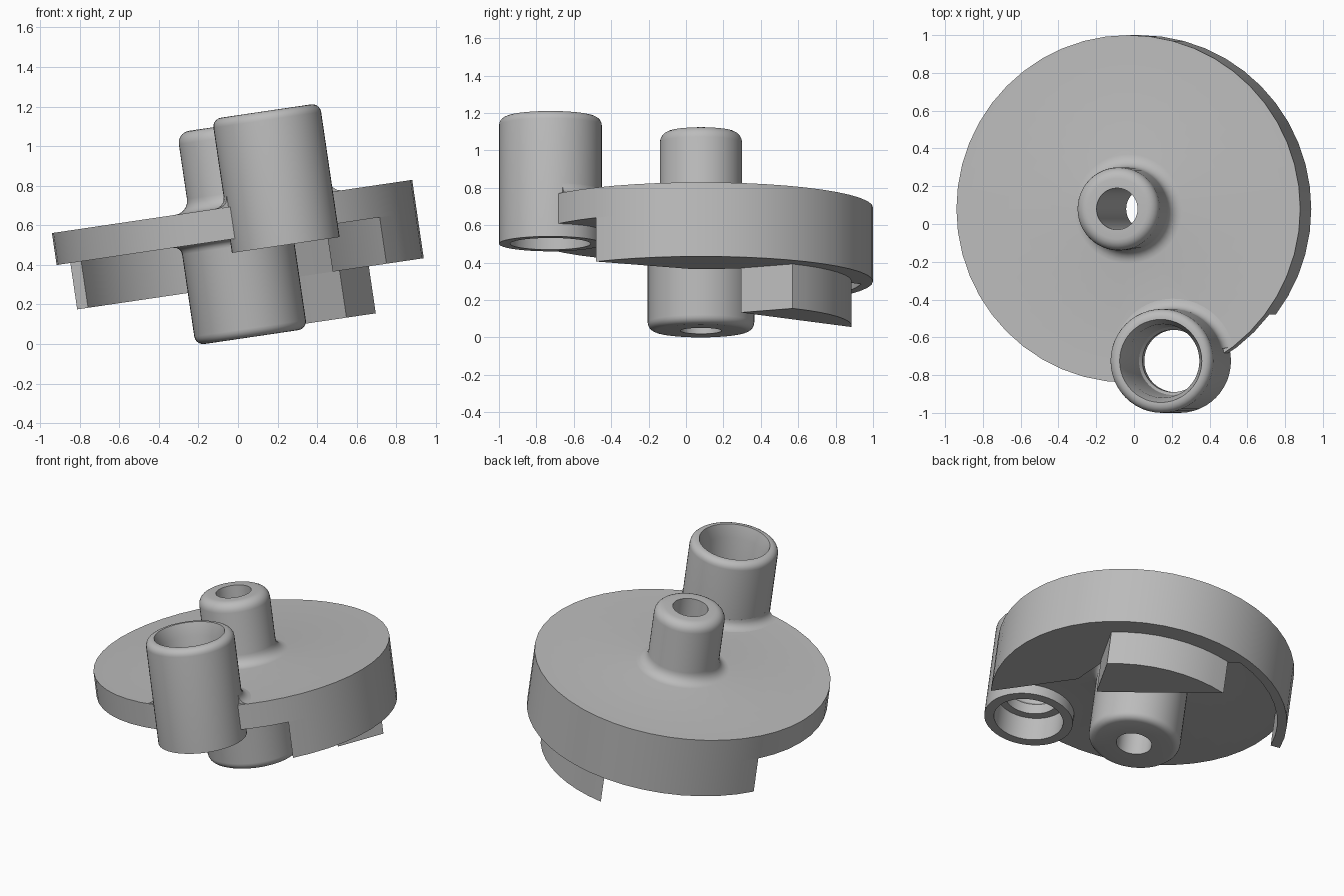
import bpy, bmesh
from math import sin, cos, radians, pi, atan2
from mathutils import Matrix, Vector

cube = bpy.data.objects.get("Cube")
if cube:
    bpy.data.objects.remove(cube, do_unlink=True)

# Single grey material
grey = bpy.data.materials.new("plain grey")
grey.use_nodes = True
COLOUR = (0.5, 0.5, 0.5, 1)
grey.diffuse_color = COLOUR
grey.node_tree.nodes["Principled BSDF"].inputs["Base Color"].default_value = COLOUR

# The whole part leans to one side around the top centre of the disc
TILT = Matrix.Translation((-0.03, 0.08, 0.695)) @ Matrix.Rotation(radians(-8.4), 4, "Y")
DISC_R, STEPS = 0.92, 48
PLATE, SKIRT, BLOCK = -0.163, -0.4, -0.64
PIN = Vector((0.24, -0.805, 0))


def finish(name, bm):
    bmesh.ops.remove_doubles(bm, verts=bm.verts, dist=1e-4)
    bmesh.ops.recalc_face_normals(bm, faces=bm.faces)
    bm.transform(TILT)
    mesh = bpy.data.meshes.new(name)
    bm.to_mesh(mesh)
    bm.free()
    mesh.materials.append(grey)
    obj = bpy.data.objects.new(name, mesh)
    bpy.context.collection.objects.link(obj)
    return obj


def arc(cx, cy, r, a0, a1, n=5):
    angles = [radians(a0 + (a1 - a0) * i / n) for i in range(n + 1)]
    return [(cx + r * cos(a), cy + r * sin(a)) for a in angles]


def lathe(name, profile, centre=Vector(), start=0.0, sweep=2 * pi, steps=STEPS):
    """Spin a closed (radius, height) outline about an upright axis."""
    bm = bmesh.new()
    face = bm.faces.new([bm.verts.new((r, 0, z)) for r, z in profile])
    full = sweep > 6.2
    spun = bmesh.ops.spin(bm, geom=[face] + face.edges[:] + face.verts[:], cent=(0, 0, 0),
                          axis=(0, 0, 1), angle=sweep, steps=steps)
    if full:
        caps = [f for f in bm.faces if abs(f.normal.z) < 0.01 and len(f.verts) == len(profile)
                and len(profile) != 4]
        bmesh.ops.delete(bm, geom=caps, context="FACES_ONLY")
    bm.transform(Matrix.Translation(centre) @ Matrix.Rotation(start, 4, "Z"))
    return finish(name, bm)


def prism(name, outline, low, high):
    bm = bmesh.new()
    face = bm.faces.new([bm.verts.new((x, y, low)) for x, y in outline])
    up = bmesh.ops.extrude_face_region(bm, geom=[face])["geom"]
    bmesh.ops.translate(bm, vec=(0, 0, high - low),
                        verts=[v for v in up if isinstance(v, bmesh.types.BMVert)])
    return finish(name, bm)


# Disc with upper shaft, lower hub and through bore
disc = lathe("disc_and_hub", (
    [(0.11, -0.667), (0.24, -0.667)]
    + arc(0.24, -0.622, 0.045, -90, 0)
    + arc(0.325, PLATE - 0.04, 0.04, 180, 90)
    + [(DISC_R, PLATE), (DISC_R, 0)]
    + arc(0.29, 0.07, 0.07, 270, 180)
    + arc(0.16, 0.35, 0.06, 0, 90)
    + [(0.11, 0.41)]))

# Clear the disc where the crank tube passes through it
bm = bmesh.new()
bmesh.ops.create_cone(bm, cap_ends=True, segments=STEPS, radius1=0.26, radius2=0.26, depth=1,
                      matrix=Matrix.Translation(PIN))
cutter = finish("tube_cutter", bm)
cutter.hide_render = True
bpy.context.view_layer.objects.active = disc
cut = disc.modifiers.new("tube opening", "BOOLEAN")
cut.operation, cut.object, cut.solver = "DIFFERENCE", cutter, "EXACT"
bpy.ops.object.modifier_apply(modifier=cut.name)
bpy.data.objects.remove(cutter, do_unlink=True)

# Offset crank tube, stepped inside
tube = lathe("crank_tube", (
    [(0.215, -0.232), (0.275, -0.232)]
    + arc(0.23, 0.407, 0.045, 0, 90)
    + [(0.22, 0.452), (0.195, 0.37), (0.18, 0.02), (0.165, 0.0), (0.165, -0.07), (0.215, -0.07)]),
    PIN)

# Fillet where the tube meets the top of the disc
inward = atan2(-PIN.y, -PIN.x)
half = radians(93)
fillet = lathe("tube_fillet", [(0.27, -0.01), (0.33, -0.01)] + arc(0.33, 0.055, 0.055, 270, 180)
               + [(0.27, 0.055)], PIN, inward - half, 2 * half, 24)

# Deep rim skirt: thin at the back, widening to a solid web at the side
chord_back, chord_front = (-0.1, 0.855), [(0.45, 0.255), (0.47, 0.215)]
skirt = prism("rim_skirt", (
    arc(0, 0, DISC_R, -37.5, 157.5, 26)
    + arc(0, 0, 0.86, 157.5, 97.5, 8)
    + [chord_back] + chord_front + [(0.455, -0.05)]), SKIRT, PLATE)

# Lower stop block under the web
block = prism("stop_block", arc(0, 0, 0.806, 37.5, 93, 8) + [chord_front[0], (0.49, 0.215)],
              BLOCK, SKIRT)

bpy.ops.object.select_all(action="DESELECT")
for obj in (disc, tube, fillet, skirt, block):
    obj.select_set(True)
bpy.context.view_layer.objects.active = disc
bpy.ops.object.shade_smooth_by_angle(angle=radians(32))
